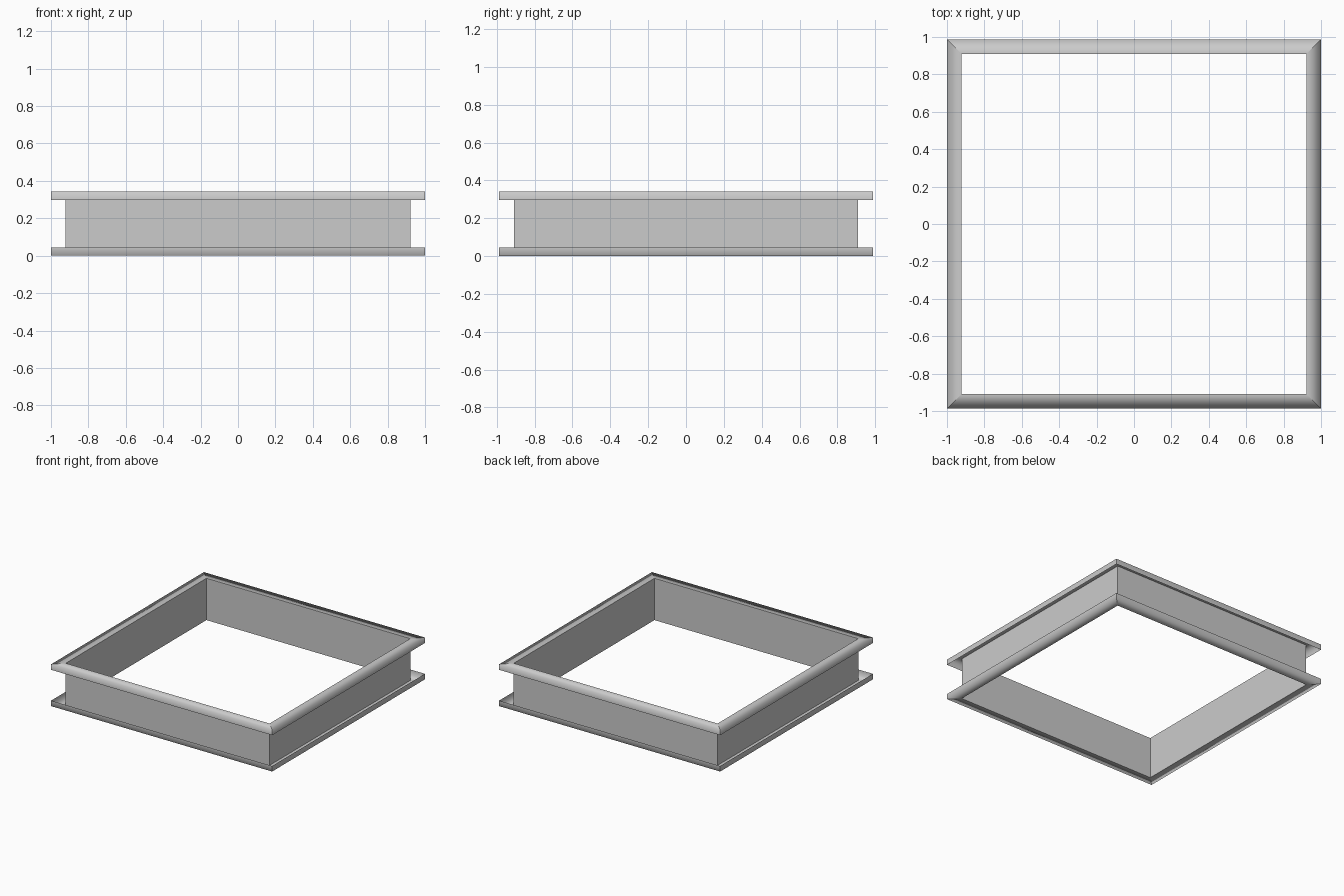
import bpy
import bmesh

cube = bpy.data.objects.get("Cube")
if cube:
    bpy.data.objects.remove(cube, do_unlink=True)

OUT_X, OUT_Y = 1.0, 0.987      # outer half sizes
FLANGE = 0.078                 # flange width beyond the wall
HEIGHT, LIP = 0.342, 0.045

metal = bpy.data.materials.new("grey metal")
metal.use_nodes = True
colour = (0.6, 0.6, 0.6, 1)
metal.diffuse_color = colour
metal.node_tree.nodes["Principled BSDF"].inputs["Base Color"].default_value = colour


def sheet_ring(name, profile, soft_rings=()):
    """Sweep (inset, height) points round the rectangle with mitred corners."""
    bm = bmesh.new()
    rings = []
    for inset, z in profile:
        x, y = OUT_X - inset, OUT_Y - inset
        corners = ((-x, -y), (x, -y), (x, y), (-x, y))
        rings.append([bm.verts.new((cx, cy, z)) for cx, cy in corners])
    for low, high in zip(rings, rings[1:]):
        for i in range(4):
            j = (i + 1) % 4
            bm.faces.new((low[i], low[j], high[j], high[i])).smooth = True
    # Mitres and borders stay sharp; chosen folds shade softly
    soft = [set(rings[i]) for i in soft_rings]
    for edge in bm.edges:
        edge.smooth = any(set(edge.verts) <= ring for ring in soft)
    mesh = bpy.data.meshes.new(name)
    bm.to_mesh(mesh)
    bm.free()
    mesh.materials.append(metal)
    obj = bpy.data.objects.new(name, mesh)
    bpy.context.collection.objects.link(obj)
    return obj


# Upright wall between the two flanges
sheet_ring("wall", [(FLANGE, 0), (FLANGE, HEIGHT)])

# Flanges with lips folded back towards the middle
sheet_ring("top_flange", [(0, HEIGHT - LIP), (0, HEIGHT), (FLANGE, HEIGHT)], [1])
sheet_ring("bottom_flange", [(FLANGE, 0), (0, 0), (0, LIP)], [1])
